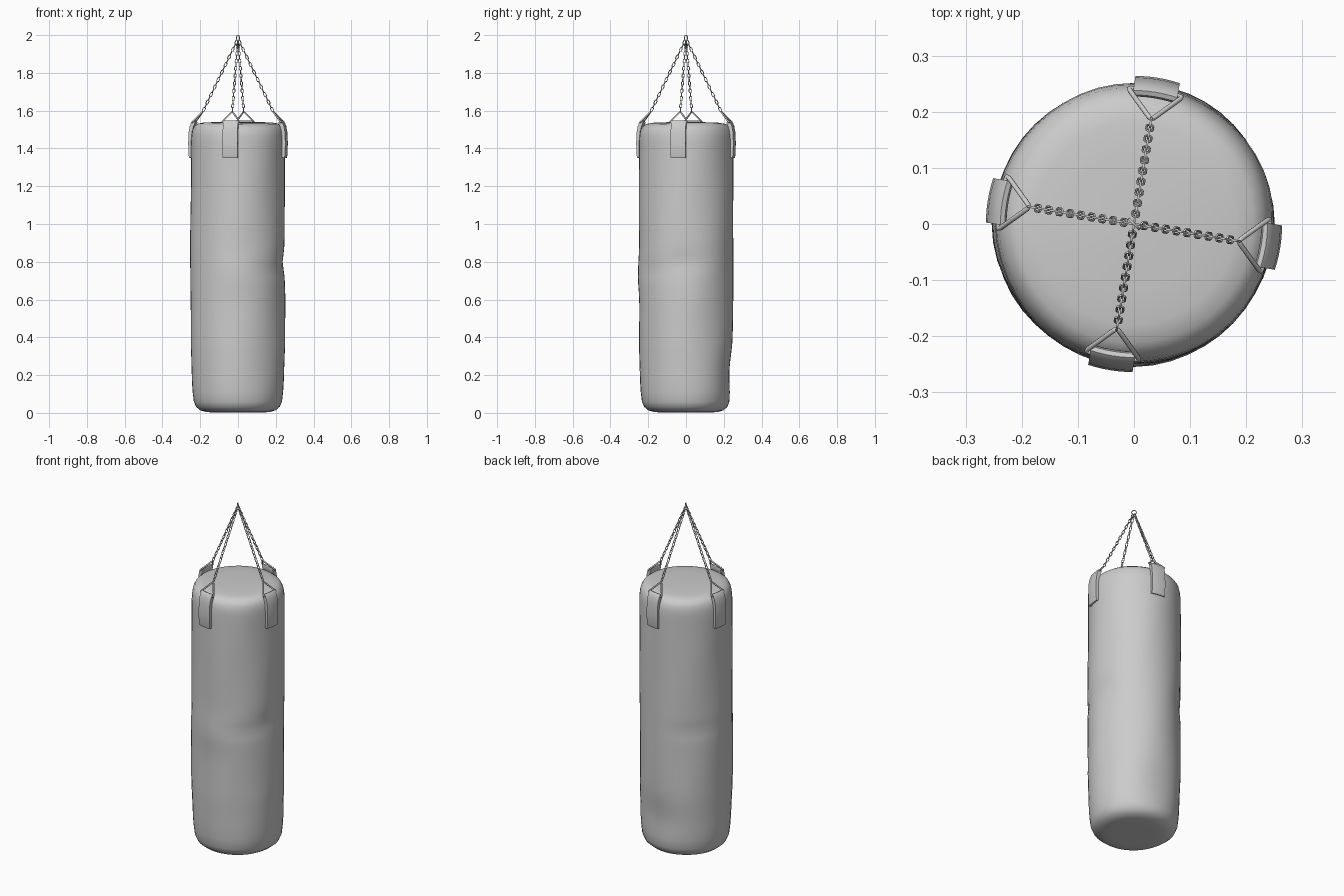
import bpy, bmesh, math
from mathutils import Vector, Matrix

if "Cube" in bpy.data.objects:
    bpy.data.objects.remove(bpy.data.objects["Cube"])


def make_object(name, bm, angle=40):
    bmesh.ops.recalc_face_normals(bm, faces=bm.faces)
    me = bpy.data.meshes.new(name)
    bm.to_mesh(me)
    bm.free()
    ob = bpy.data.objects.new(name, me)
    bpy.context.collection.objects.link(ob)
    bpy.ops.object.select_all(action='DESELECT')
    ob.select_set(True)
    bpy.context.view_layer.objects.active = ob
    bpy.ops.object.shade_smooth_by_angle(angle=math.radians(angle))
    return ob


def sweep_ring(bm, path, radius, matrix, sides=8):
    """Closed tube along a planar path (local xy plane)."""
    n = len(path)
    rings = []
    for i, p in enumerate(path):
        t = (path[(i + 1) % n] - path[i - 1]).normalized()
        side = t.cross(Vector((0, 0, 1)))
        rings.append([bm.verts.new(matrix @ (p + radius * (
            side * math.cos(a) + Vector((0, 0, math.sin(a))))))
            for a in (2 * math.pi * k / sides for k in range(sides))])
    for i in range(n):
        a, b = rings[i], rings[(i + 1) % n]
        for k in range(sides):
            m = (k + 1) % sides
            bm.faces.new((a[k], a[m], b[m], b[k]))


def frame(x, y, origin):
    z = x.cross(y)
    m = Matrix((x, y, z)).transposed().to_4x4()
    m.translation = origin
    return m


# Stuffed bag: lathed profile with soft dents
profile = [(0.06, 0.003), (0.12, 0.002), (0.165, 0.004), (0.198, 0.013), (0.221, 0.032),
           (0.233, 0.06), (0.239, 0.11)]
profile += [(0.241 + 0.007 * min(1, (i + 1) / 6), 0.16 + 0.04 * i) for i in range(32)]
profile += [(0.248, 1.44), (0.246, 1.47), (0.241, 1.497), (0.230, 1.517), (0.212, 1.530),
            (0.18, 1.536), (0.12, 1.538), (0.06, 1.539)]
# angle, height, amount, angular spread, height spread
dents = [(0, 0.80, -0.010, 0.5, 0.05), (-90, 0.73, 0.009, 0.5, 0.10),
         (90, 0.21, -0.014, 0.6, 0.12), (-45, 0.76, -0.006, 0.5, 0.035),
         (135, 0.76, -0.006, 0.5, 0.035), (180, 0.7, 0.004, 0.7, 0.5),
         (90, 1.2, 0.004, 0.7, 0.4), (0, 0.6, 0.002, 0.5, 0.08)]


def bag_point(r, z, a):
    offset = 0.0012 * math.sin(3 * a + 5 * z) + 0.001 * math.sin(5 * a - 9 * z)
    for deg, dz, amount, sa, sz in dents:
        da = (a - math.radians(deg) + math.pi) % (2 * math.pi) - math.pi
        offset += amount * math.exp(-(da / sa) ** 2 - ((z - dz) / sz) ** 2)
    s = r + offset * r / 0.25
    if z > 1.5:
        z += 0.003 * math.sin(2 * a + 0.6) * r / 0.25
    return Vector((s * math.cos(a), s * math.sin(a), z))


bm = bmesh.new()
N = 48
rows = [[bm.verts.new(bag_point(r, z, 2 * math.pi * k / N)) for k in range(N)]
        for r, z in profile]
for a, b in zip(rows, rows[1:]):
    for k in range(N):
        m = (k + 1) % N
        bm.faces.new((a[k], a[m], b[m], b[k]))
for row, z in ((rows[0], 0.003), (rows[-1], 1.54)):
    c = bm.verts.new((0, 0, z))
    for k in range(N):
        bm.faces.new((row[k], row[(k + 1) % N], c))
make_object("bag", bm, 60)

# Strap side profile (radius, height), folded over the triangle bar
strap_profile = [(0.246, 1.352), (0.258, 1.350), (0.262, 1.365), (0.264, 1.43), (0.261, 1.49),
                 (0.255, 1.52), (0.246, 1.542), (0.238, 1.549), (0.230, 1.546),
                 (0.227, 1.536), (0.235, 1.515), (0.243, 1.49), (0.246, 1.44)]
UP = Vector((0, 0, 1))

for i, side in enumerate(("right", "back", "left", "front")):
    ang = math.radians(-9.3 + 90 * i)
    out = Vector((math.cos(ang), math.sin(ang), 0))
    tan = Vector((-math.sin(ang), math.cos(ang), 0))

    # Strap
    bm = bmesh.new()
    cols = []
    for j in range(7):
        t = -0.04 + 0.08 * j / 6
        cols.append([bm.verts.new(out * (r - t * t / 0.5) + tan * t + UP * z)
                     for r, z in strap_profile])
    for a, b in zip(cols, cols[1:]):
        for k in range(len(a)):
            m = (k + 1) % len(a)
            bm.faces.new((a[k], a[m], b[m], b[k]))
    bm.faces.new(cols[0])
    bm.faces.new(cols[-1])
    make_object("strap_" + side, bm)

    # Triangle link with rounded corners
    tip = out * 0.188 + UP * 1.596
    base = out * 0.238 + UP * 1.538
    length = (base - tip).length
    corners = [Vector((0, 0, 0)), Vector((length, 0.05, 0)), Vector((length, -0.05, 0))]
    path = []
    for k, c in enumerate(corners):
        p = c + (corners[k - 1] - c).normalized() * 0.008
        q = c + (corners[(k + 1) % 3] - c).normalized() * 0.008
        path += [p, (p + q + 2 * c) / 4, q]
    bm = bmesh.new()
    sweep_ring(bm, path, 0.0045, frame((base - tip).normalized(), tan, tip))
    make_object("triangle_link_" + side, bm, 60)

    # Chain of links turned a quarter each
    bm = bmesh.new()
    start = out * 0.004 + UP * 1.972
    d = (tip - start).normalized()
    other = d.cross(tan)
    count = 19
    for k in range(count):
        centre = start.lerp(tip, (k + 0.5) / count)
        link = []
        for s in range(12):
            a = 2 * math.pi * (s + 0.5) / 12
            shift = 0.006 if math.cos(a) > 0 else -0.006
            link.append(Vector((shift + 0.006 * math.cos(a), 0.006 * math.sin(a), 0)))
        sweep_ring(bm, link, 0.0021, frame(d, tan if k % 2 else other, centre), 6)
    make_object("chain_" + side, bm, 60)

# Hanging ring at the top, facing diagonally
bm = bmesh.new()
circle = [Vector((math.cos(a), math.sin(a), 0)) * 0.0125
          for a in (2 * math.pi * k / 20 for k in range(20))]
sweep_ring(bm, circle, 0.0025, frame(Vector((1, -1, 0)).normalized(), UP, Vector((0, 0, 1.985))))
make_object("hanging_ring", bm, 60)
